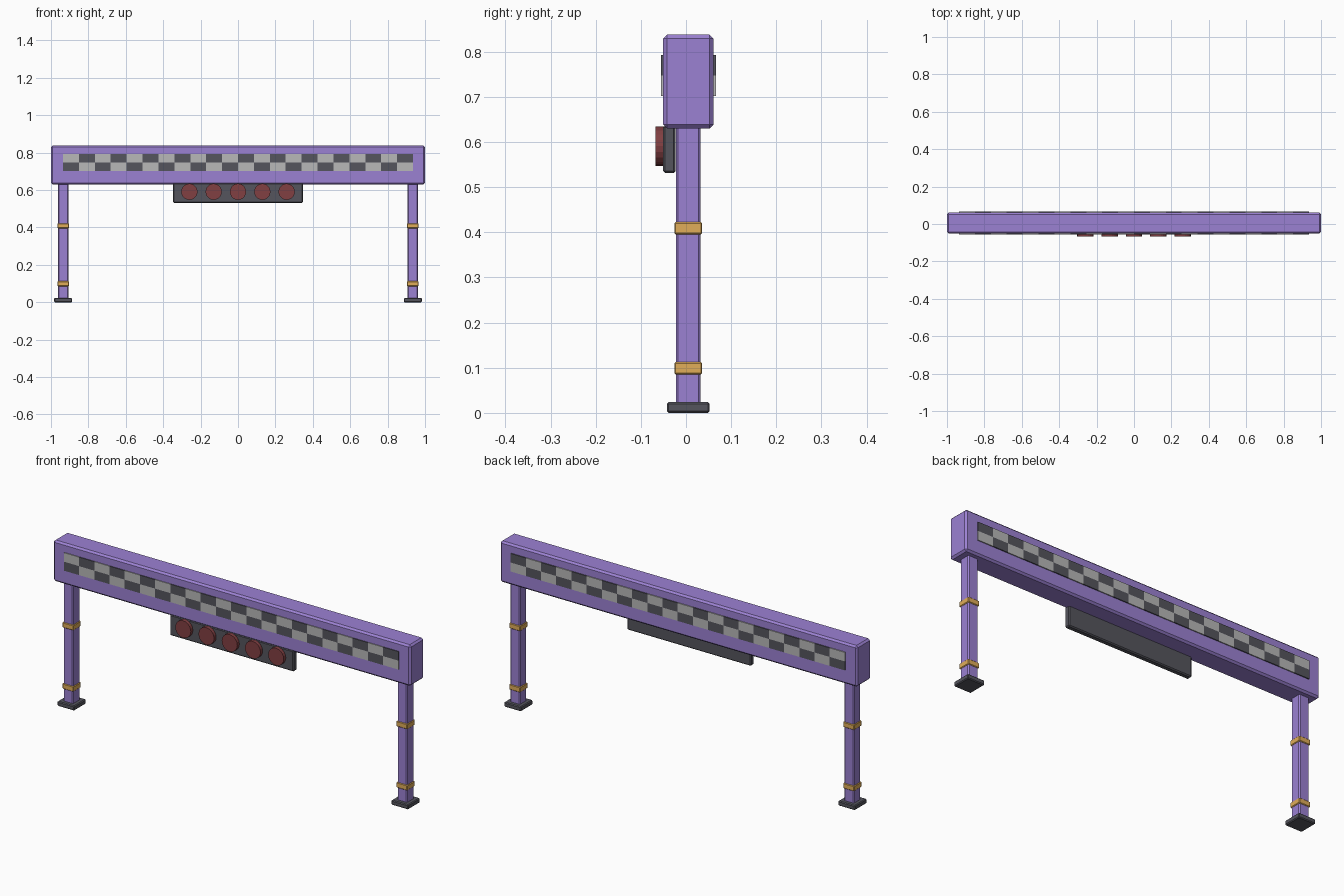
import bpy, bmesh
from mathutils import Matrix, Vector

if "Cube" in bpy.data.objects:
    bpy.data.objects.remove(bpy.data.objects["Cube"])


def material(name, rgb):
    m = bpy.data.materials.new(name)
    m.diffuse_color = (*rgb, 1)
    m.use_nodes = True
    m.node_tree.nodes["Principled BSDF"].inputs["Base Color"].default_value = m.diffuse_color
    return m


PURPLE = material("purple_paint", (0.33, 0.22, 0.65))
GOLD = material("gold_band", (0.75, 0.42, 0.10))
RED = material("red_lens", (0.22, 0.05, 0.055))
DARK = material("dark_grey", (0.09, 0.09, 0.11))
LIGHT = material("light_grey", (0.48, 0.48, 0.48))


def finish(name, bm, mat):
    me = bpy.data.meshes.new(name)
    bm.to_mesh(me)
    bm.free()
    me.materials.append(mat)
    ob = bpy.data.objects.new(name, me)
    bpy.context.collection.objects.link(ob)
    return ob


def add_box(bm, lo, hi):
    lo, hi = Vector(lo), Vector(hi)
    mat = Matrix.Translation((lo + hi) / 2) @ Matrix.Diagonal((*(hi - lo), 1))
    bmesh.ops.create_cube(bm, size=1, matrix=mat)


def box(name, lo, hi, mat, bevel):
    bm = bmesh.new()
    add_box(bm, lo, hi)
    bmesh.ops.bevel(bm, geom=bm.edges[:], offset=bevel, segments=1,
                    affect='EDGES', profile=0.5)
    return finish(name, bm, mat)


YC = 0.005  # centre line of the gantry


def column_block(name, x, width, z0, z1, mat, bevel):
    h = width / 2
    return box(name, (x - h, YC - h, z0), (x + h, YC + h, z1), mat, bevel)


# Main beam
box("beam", (-1, YC - 0.056, 0.63), (1, YC + 0.056, 0.838), PURPLE, 0.009)

# Posts with feet and bands
for side, x in (("left", -0.935), ("right", 0.935)):
    column_block(side + "_post", x, 0.055, 0.015, 0.64, PURPLE, 0.005)
    column_block(side + "_foot", x, 0.095, 0.0, 0.024, DARK, 0.004)
    for level, z in (("lower", 0.099), ("upper", 0.409)):
        column_block(f"{side}_{level}_band", x, 0.062,
                     z - 0.0135, z + 0.0135, GOLD, 0.003)

# Chequered strips on the front and back of the beam
COLS, X0, Z0, TH = 22, -0.936, 0.702, 0.0455
TW = -2 * X0 / COLS
for face, y0, y1 in (("front", -0.055, -0.049), ("back", 0.059, 0.066)):
    for tone, mat in enumerate((DARK, LIGHT)):
        bm = bmesh.new()
        for c in range(COLS):
            r = (c + tone) % 2
            add_box(bm, (X0 + c * TW, y0, Z0 + r * TH),
                    (X0 + (c + 1) * TW, y1, Z0 + (r + 1) * TH))
        finish(f"{face}_{'light' if tone else 'dark'}_checks", bm, mat)

# Start light panel
box("light_panel", (-0.347, -0.051, 0.531), (0.347, -0.023, 0.637), DARK, 0.005)

# Five round lamps
for i in range(5):
    bm = bmesh.new()
    mat = Matrix.Translation(((i - 2) * 0.13, -0.058, 0.591)) @ Matrix.Rotation(1.5707963, 4, 'X')
    bmesh.ops.create_cone(bm, cap_ends=True, segments=20, radius1=0.0435,
                          radius2=0.0435, depth=0.02, matrix=mat)
    lamp = finish(f"lamp_{i + 1}", bm, RED)
